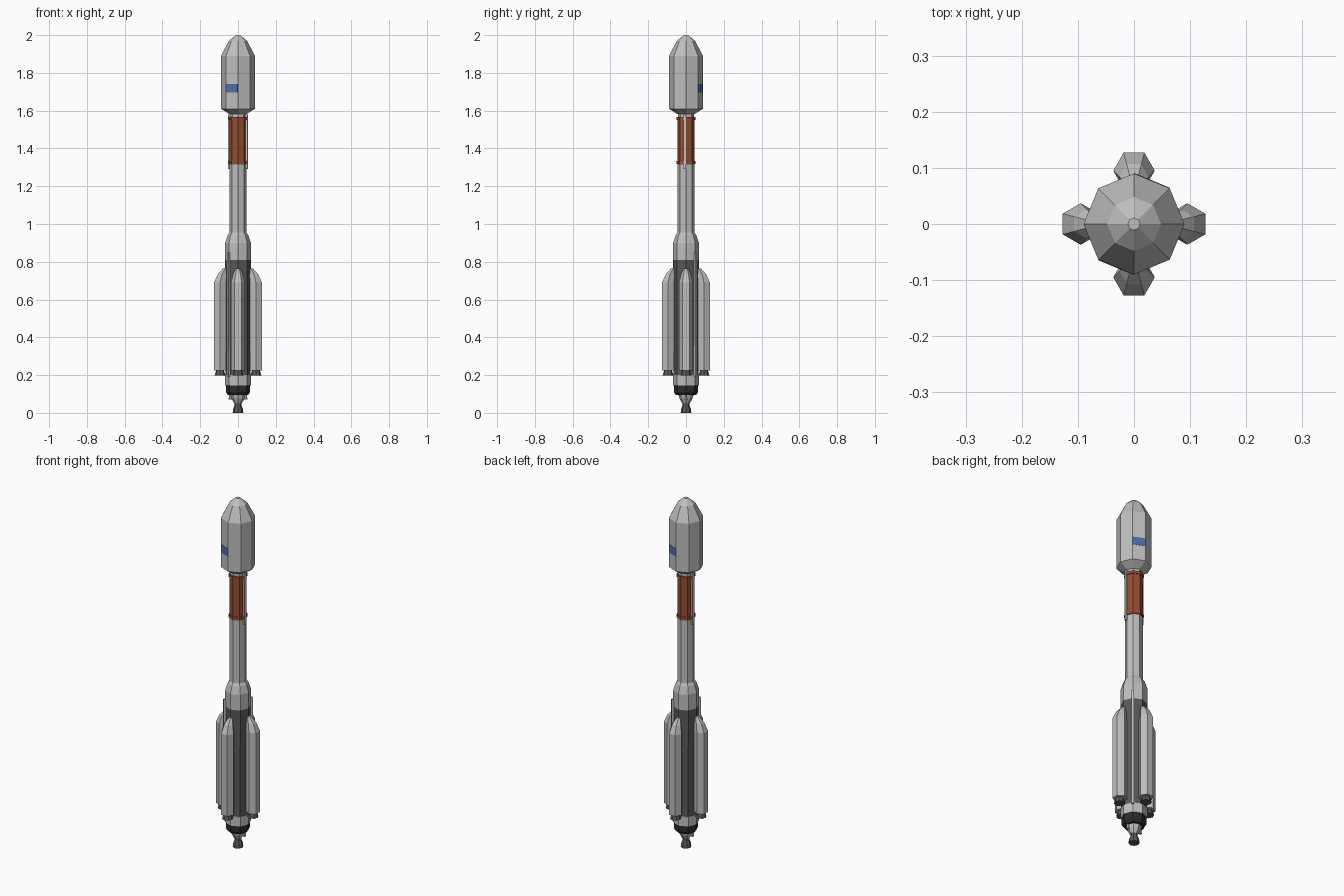
import bpy, math
from mathutils import Matrix, Vector

if "Cube" in bpy.data.objects:
    bpy.data.objects.remove(bpy.data.objects["Cube"])


def material(name, r, g, b):
    m = bpy.data.materials.new(name)
    m.diffuse_color = (r, g, b, 1)
    m.use_nodes = True
    m.node_tree.nodes["Principled BSDF"].inputs["Base Color"].default_value = m.diffuse_color
    return m


LIGHT = material("light grey", 0.52, 0.52, 0.52)
DARK = material("dark grey", 0.10, 0.10, 0.10)
BLACK = material("black", 0.025, 0.025, 0.025)
ORANGE = material("rust orange", 0.30, 0.075, 0.03)
BLUE = material("blue", 0.07, 0.16, 0.38)


def make(name, verts, faces, mat):
    me = bpy.data.meshes.new(name)
    me.from_pydata([tuple(v) for v in verts], [], faces)
    me.materials.append(mat)
    ob = bpy.data.objects.new(name, me)
    bpy.context.collection.objects.link(ob)
    return ob


def stack(name, rings, mat, sides=8, turn=0.0, spin=0.0):
    """Loft of polygon rings (z, radius, centre x), then rotated about z by spin."""
    verts, faces = [], []
    rot = Matrix.Rotation(math.radians(spin), 3, 'Z')
    for z, r, cx in rings:
        for i in range(sides):
            a = 2 * math.pi * i / sides + math.radians(turn)
            verts.append(rot @ Vector((cx + r * math.cos(a), r * math.sin(a), z)))
    for k in range(len(rings) - 1):
        for i in range(sides):
            j = (i + 1) % sides
            faces.append((k * sides + i, k * sides + j,
                          (k + 1) * sides + j, (k + 1) * sides + i))
    faces.append(tuple(reversed(range(sides))))
    top = (len(rings) - 1) * sides
    faces.append(tuple(range(top, top + sides)))
    return make(name, verts, faces, mat)


def body(name, profile, mat):
    return stack(name, [(z, r, 0) for z, r in profile], mat)


def bar(name, x0, x1, half_y, z0, z1, mat, spin):
    """Upright box reaching from radius x0 to x1, rotated about z."""
    rot = Matrix.Rotation(math.radians(spin), 3, 'Z')
    verts = [rot @ Vector((x, y, z)) for z in (z0, z1)
             for x, y in ((x0, -half_y), (x1, -half_y), (x1, half_y), (x0, half_y))]
    faces = [(3, 2, 1, 0), (4, 5, 6, 7), (0, 1, 5, 4),
             (1, 2, 6, 5), (2, 3, 7, 6), (3, 0, 4, 7)]
    return make(name, verts, faces, mat)


# Payload fairing
body("fairing", [(1.582, 0.045), (1.61, 0.09), (1.89, 0.09),
                 (1.97, 0.048), (2.0, 0.011)], LIGHT)

# Blue panels on two opposite fairing faces
apothem = 0.09 * math.cos(math.pi / 8)
half = 0.09 * math.sin(math.pi / 8)
for k, ang in enumerate((67.5, 247.5)):
    bar(f"blue_panel_{k}", apothem - 0.002, apothem + 0.001, half * 0.97,
        1.695, 1.74, BLUE, ang)

# Upper stage with end rings
body("adapter", [(1.565, 0.042), (1.585, 0.042)], LIGHT)
body("upper_stage", [(1.315, 0.046), (1.565, 0.046)], ORANGE)
for k, z in enumerate((1.318, 1.55)):
    body(f"stage_ring_{k}", [(z, 0.050), (z + 0.016, 0.050)], ORANGE)

# Cable ducts of the upper stage
for k, ang in enumerate((-8, 172)):
    bar(f"upper_duct_{k}", 0.038, 0.053, 0.007, 1.29, 1.58, LIGHT, ang)

# Middle stage and flared shoulder
body("middle_stage", [(0.81, 0.068), (0.90, 0.068), (0.94, 0.055),
                      (0.955, 0.045), (1.315, 0.045)], LIGHT)

# Core stage and aft sections
body("core_stage", [(0.20, 0.066), (0.81, 0.068)], DARK)
body("aft_skirt", [(0.145, 0.068), (0.20, 0.068)], LIGHT)
body("aft_band", [(0.095, 0.054), (0.11, 0.064), (0.145, 0.064)], BLACK)
body("engine_mount", [(0.05, 0.020), (0.075, 0.034), (0.096, 0.040)], LIGHT)
body("main_nozzle", [(0.0, 0.028), (0.02, 0.026), (0.04, 0.018), (0.055, 0.018)], DARK)

# Small steering thrusters
for k in range(2):
    stack(f"steering_thruster_{k}", [(0.07, 0.009, 0.041), (0.098, 0.006, 0.041)],
          LIGHT, sides=6, spin=180 * k)

# Long ducts along the core, between boosters
for k, ang in enumerate((45, 225)):
    bar(f"core_duct_{k}", 0.058, 0.077, 0.006, 0.19, 0.85, LIGHT, ang)

# Four strap-on boosters with inward-leaning noses and nozzles
for k in range(4):
    spin = 90 * k
    stack(f"booster_{k}", [(0.225, 0.037, 0.095), (0.69, 0.037, 0.095),
                           (0.735, 0.026, 0.084), (0.765, 0.012, 0.069)],
          LIGHT, sides=6, turn=30, spin=spin)
    stack(f"booster_nozzle_{k}", [(0.197, 0.029, 0.095), (0.215, 0.024, 0.095),
                                  (0.228, 0.018, 0.095)],
          DARK, sides=8, spin=spin)
